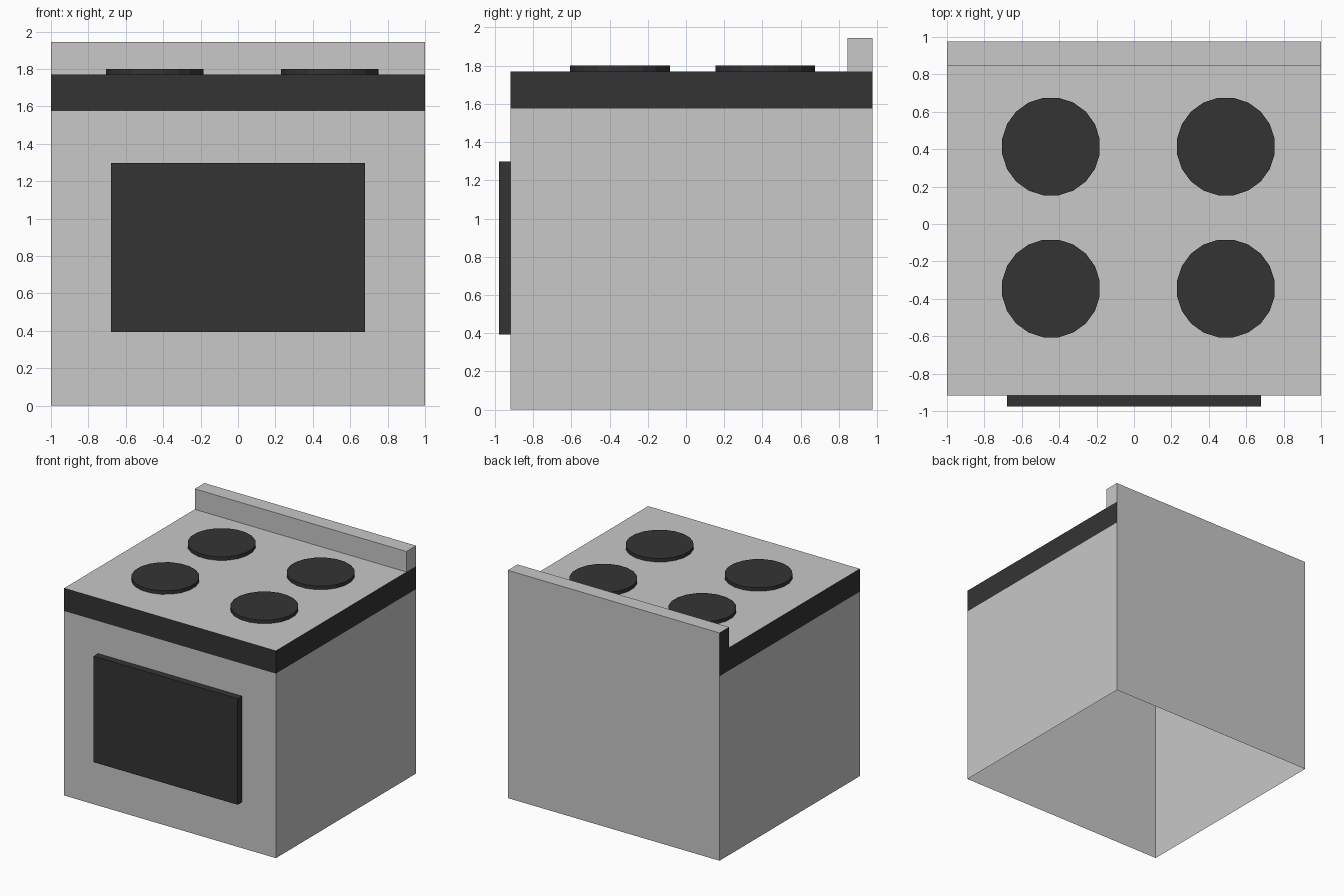
import bpy, bmesh, math
from mathutils import Matrix, Vector

if "Cube" in bpy.data.objects:
    bpy.data.objects.remove(bpy.data.objects["Cube"])


def material(name, value):
    m = bpy.data.materials.new(name)
    m.diffuse_color = (value, value, value, 1)
    m.use_nodes = True
    m.node_tree.nodes["Principled BSDF"].inputs["Base Color"].default_value = m.diffuse_color
    return m


LIGHT = material("light grey enamel", 0.58)
DARK = material("charcoal", 0.034)


def add_object(name, bm, mats):
    mesh = bpy.data.meshes.new(name)
    bm.normal_update()
    bm.to_mesh(mesh)
    bm.free()
    for m in mats:
        mesh.materials.append(m)
    ob = bpy.data.objects.new(name, mesh)
    bpy.context.collection.objects.link(ob)
    return ob


def box_bm(lo, hi):
    lo, hi = Vector(lo), Vector(hi)
    bm = bmesh.new()
    bmesh.ops.create_cube(bm, size=1, matrix=Matrix.Translation((lo + hi) / 2)
                          @ Matrix.Diagonal((*(hi - lo), 1)))
    return bm


BAND, TOP, RIM = 1.575, 1.77, 1.945
FRONT, BACK, LEDGE = -0.917, 0.975, 0.845

# Cabinet shell: open underneath, with the rear of the top raised as a backsplash
bm = box_bm((-1, FRONT, 0), (1, BACK, TOP))
bm.normal_update()
bmesh.ops.delete(bm, geom=[f for f in bm.faces if f.normal.z < -0.9], context='FACES_ONLY')
for co, no in (((0, 0, BAND), (0, 0, 1)), ((0, LEDGE, 0), (0, 1, 0))):
    bmesh.ops.bisect_plane(bm, geom=bm.verts[:] + bm.edges[:] + bm.faces[:],
                           plane_co=co, plane_no=no)
bm.normal_update()
rear = [f for f in bm.faces if f.normal.z > 0.9 and f.calc_center_median().y > LEDGE]
raised = bmesh.ops.extrude_discrete_faces(bm, faces=rear)["faces"]
bmesh.ops.translate(bm, verts=raised[0].verts[:], vec=(0, 0, RIM - TOP))
bm.normal_update()

# Dark band round the front and sides; the left end of the backsplash is dark too
for f in bm.faces:
    z, n = f.calc_center_median().z, f.normal
    in_band = BAND < z < TOP and (n.y < -0.9 or abs(n.x) > 0.9)
    left_end = z > TOP and n.x < -0.9
    f.material_index = int(in_band or left_end)
add_object("cabinet", bm, (LIGHT, DARK))

# Oven door panel
add_object("oven_door", box_bm((-0.68, -0.977, 0.393), (0.68, FRONT, 1.298)), (DARK,))

# Four hot plates
for side, x in (("left", -0.444), ("right", 0.491)):
    for row, y in (("front", -0.345), ("rear", 0.414)):
        bm = bmesh.new()
        bmesh.ops.create_cone(
            bm, cap_ends=True, segments=20, radius1=0.264, radius2=0.264, depth=0.03,
            matrix=Matrix.Translation((x, y, TOP + 0.015)) @ Matrix.Rotation(math.pi / 20, 4, 'Z'))
        add_object(f"hot_plate_{row}_{side}", bm, (DARK,))
